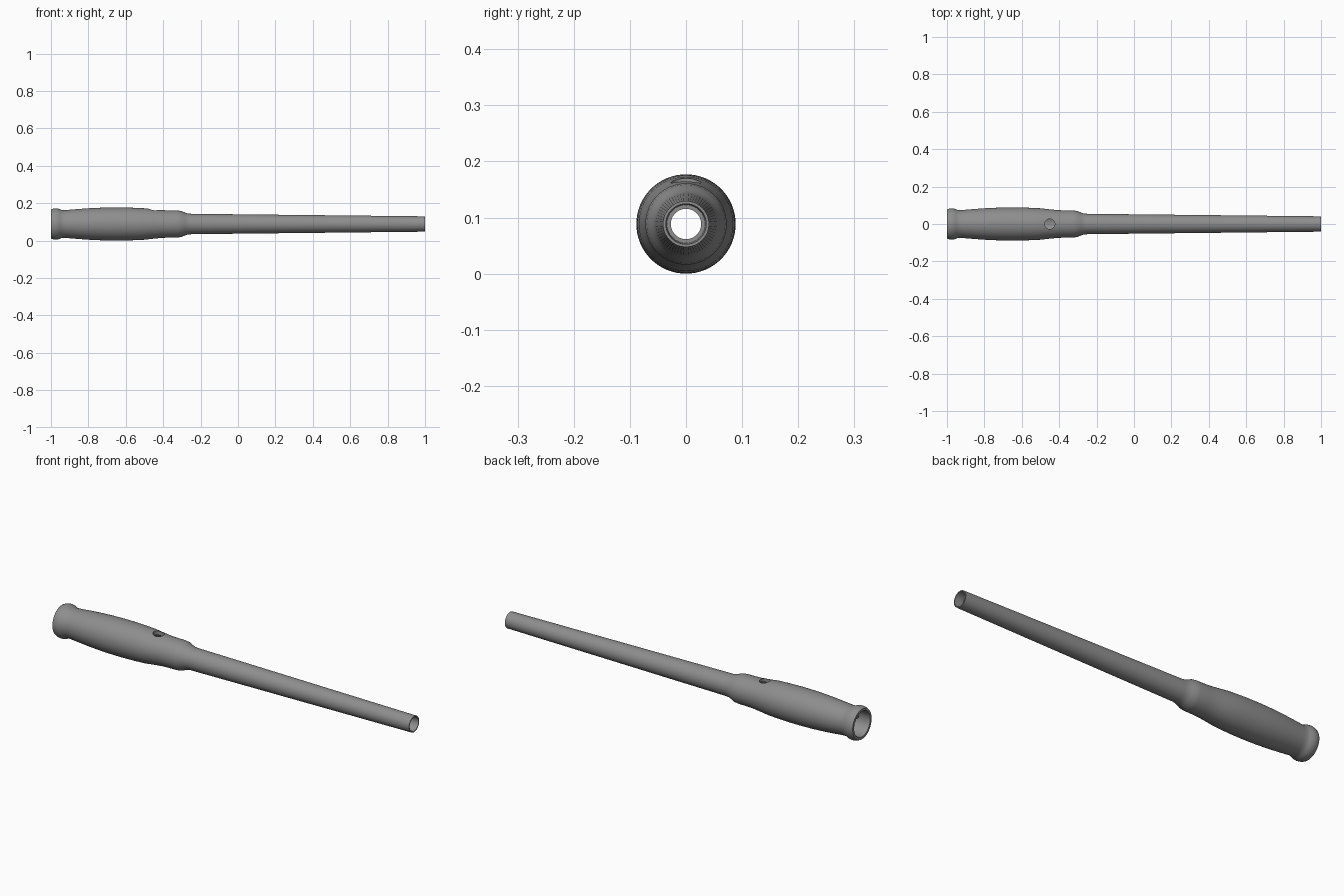
import bpy, math

if "Cube" in bpy.data.objects:
    bpy.data.objects.remove(bpy.data.objects["Cube"])

CENTRE_Z = 0.0885
SEGMENTS = 64

grey = bpy.data.materials.new("mid_grey")
grey.diffuse_color = (0.27, 0.27, 0.27, 1)
grey.use_nodes = True
grey.node_tree.nodes["Principled BSDF"].inputs["Base Color"].default_value = grey.diffuse_color


def add_mesh(name, verts, faces):
    mesh = bpy.data.meshes.new(name)
    mesh.from_pydata(verts, [], faces)
    mesh.materials.append(grey)
    obj = bpy.data.objects.new(name, mesh)
    bpy.context.collection.objects.link(obj)
    return obj


def lathe(name, profile):
    """Revolve a closed (x, radius) loop about the long axis."""
    n = len(profile)
    verts = []
    for s in range(SEGMENTS):
        a = 2 * math.pi * s / SEGMENTS
        verts += [(x, r * math.cos(a), CENTRE_Z + r * math.sin(a)) for x, r in profile]
    faces = []
    for s in range(SEGMENTS):
        t = (s + 1) % SEGMENTS
        for i in range(n):
            j = (i + 1) % n
            faces.append((s * n + i, s * n + j, t * n + j, t * n + i))
    return add_mesh(name, verts, faces)


# Outer skin: rounded end collar, swelling grip, shoulder, tapering tube
outer = [(-1.0, 0.077), (-0.992, 0.081), (-0.975, 0.084), (-0.96, 0.082),
         (-0.948, 0.077), (-0.938, 0.074), (-0.92, 0.0745)]
outer += [(x, 0.0885 - 0.0145 * ((x + 0.65) / 0.27) ** 2)
          for x in (-0.87, -0.81, -0.75, -0.70, -0.65, -0.60, -0.55, -0.50)]
outer += [(-0.45, 0.0785), (-0.41, 0.0745), (-0.38, 0.073), (-0.325, 0.0725),
          (-0.305, 0.070), (-0.285, 0.062), (-0.27, 0.057), (-0.25, 0.0545),
          (1.0, 0.041)]
# Inner bore: stepped socket at the tip, narrow throat, wide socket in the grip
inner = [(1.0, 0.036), (0.955, 0.034), (0.955, 0.027), (0.9, 0.027),
         (0.88, 0.034), (-0.30, 0.040), (-0.34, 0.060), (-0.99, 0.062), (-1.0, 0.065)]
handle = lathe("hollow_handle", outer + inner)

# Round button hole through the top of the grip
bpy.ops.mesh.primitive_cylinder_add(vertices=32, radius=0.027, depth=0.1,
                                    location=(-0.45, 0, CENTRE_Z + 0.09))
cutter = bpy.context.object
cutter.name = "button_hole_cutter"
cutter.hide_render = True
cutter.hide_set(True)
cut = handle.modifiers.new("button_hole", 'BOOLEAN')
cut.operation = 'DIFFERENCE'
cut.solver = 'EXACT'
cut.object = cutter

# Bake the cut, then smooth with sharp edges kept
depsgraph = bpy.context.evaluated_depsgraph_get()
handle.data = bpy.data.meshes.new_from_object(handle.evaluated_get(depsgraph))
handle.modifiers.clear()
bpy.data.objects.remove(cutter)
bpy.ops.object.select_all(action='DESELECT')
handle.select_set(True)
bpy.context.view_layer.objects.active = handle
bpy.ops.object.shade_smooth_by_angle(angle=math.radians(30))

# Two guide ribs inside the grip socket
for side, label in ((-1, "front"), (1, "back")):
    bpy.ops.mesh.primitive_cube_add(size=1, location=(-0.72, side * 0.047, CENTRE_Z))
    rib = bpy.context.object
    rib.name = label + "_guide_rib"
    rib.dimensions = (0.44, 0.032, 0.008)
    bpy.ops.object.transform_apply(location=False, rotation=False, scale=True)
    rib.data.materials.append(grey)
